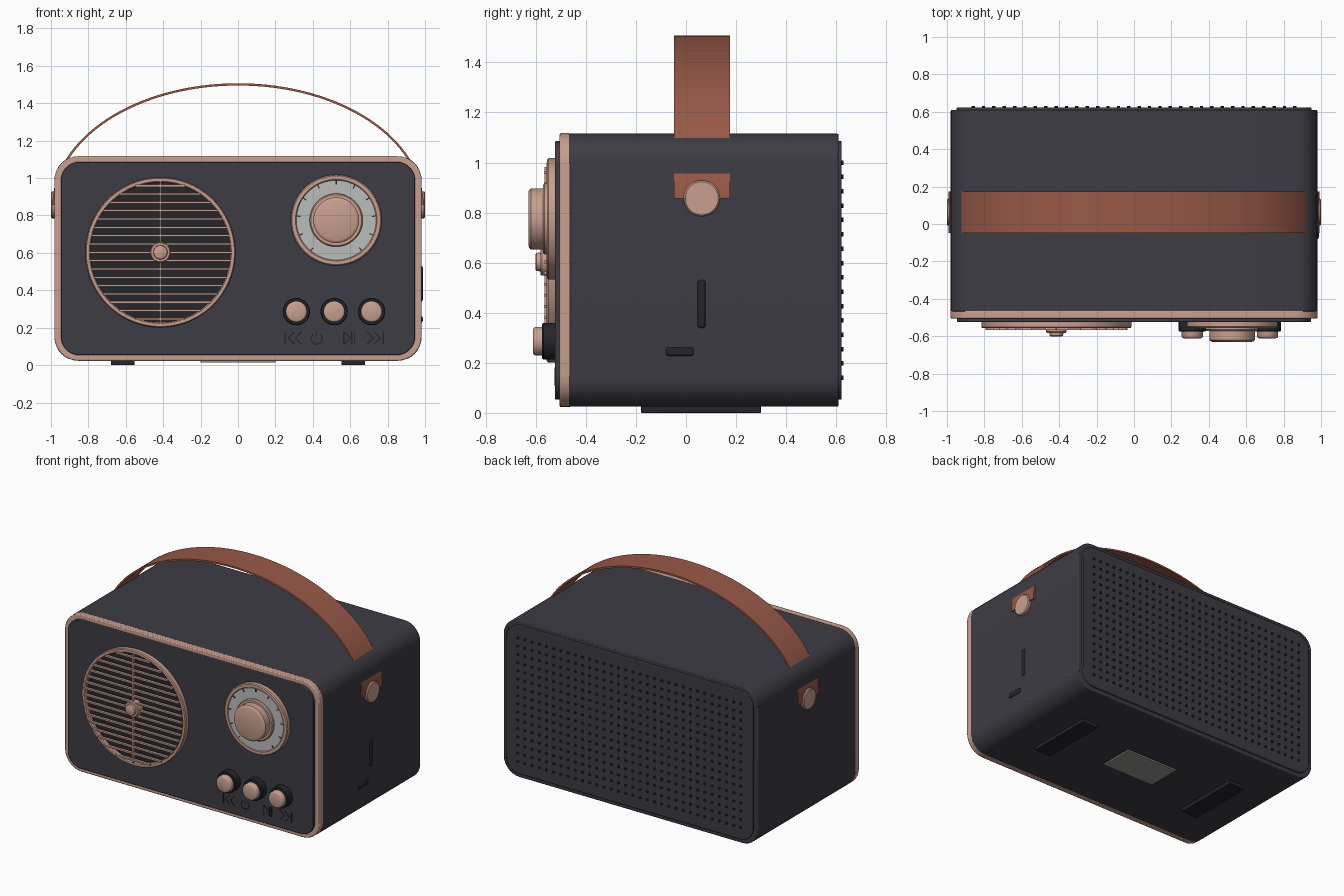
import bpy, bmesh, math
from mathutils import Vector, Matrix

if "Cube" in bpy.data.objects:
    bpy.data.objects.remove(bpy.data.objects["Cube"])


def material(name, rgb):
    m = bpy.data.materials.new(name)
    m.diffuse_color = (*rgb, 1)
    m.use_nodes = True
    m.node_tree.nodes["Principled BSDF"].inputs["Base Color"].default_value = m.diffuse_color
    return m


BODY = material("charcoal", (0.047, 0.045, 0.058))
DARK = material("black", (0.017, 0.019, 0.023))
COPPER = material("copper", (0.58, 0.35, 0.28))
LEATHER = material("leather", (0.32, 0.10, 0.065))
FACE = material("dial_grey", (0.5, 0.51, 0.5))
LABEL = material("label_grey", (0.3, 0.3, 0.28))


def finish(name, bm, mat, bevel=0.0, angle=35):
    bmesh.ops.recalc_face_normals(bm, faces=bm.faces)
    me = bpy.data.meshes.new(name)
    bm.to_mesh(me)
    bm.free()
    ob = bpy.data.objects.new(name, me)
    bpy.context.collection.objects.link(ob)
    me.materials.append(mat)
    bpy.context.view_layer.objects.active = ob
    ob.select_set(True)
    bpy.ops.object.shade_smooth_by_angle(angle=math.radians(angle))
    ob.select_set(False)
    if bevel:
        b = ob.modifiers.new("bevel", 'BEVEL')
        b.width, b.segments, b.limit_method = bevel, 2, 'ANGLE'
        b.angle_limit = math.radians(50)
    return ob


def rounded(hw, hh, r, n=8):
    pts = []
    for k, (sx, sy) in enumerate([(1, 1), (-1, 1), (-1, -1), (1, -1)]):
        for i in range(n + 1):
            a = math.pi / 2 * (k + i / n)
            pts.append((sx * (hw - r) + r * math.cos(a), sy * (hh - r) + r * math.sin(a)))
    return pts


CZ = 0.57  # height of the cabinet centre


def slab(name, hw, hh, r, y0, y1, mat, hole=0.0, bevel=0.0):
    """Rounded rectangle extruded in y; hole is the rim width of a frame."""
    bm = bmesh.new()
    ring = lambda pts, y: [bm.verts.new((x, y, CZ + z)) for x, z in pts]
    outer = rounded(hw, hh, r)
    loops = [ring(outer, y0), ring(outer, y1)]
    if hole:
        inner = rounded(hw - hole, hh - hole, r - hole)
        loops += [ring(inner, y1), ring(inner, y0), loops[0]]
    else:
        bm.faces.new(loops[0])
        bm.faces.new(loops[1])
    for a, b in zip(loops, loops[1:]):
        for i in range(len(a)):
            j = (i + 1) % len(a)
            bm.faces.new((a[i], a[j], b[j], b[i]))
    return finish(name, bm, mat, bevel)


def lathe(name, profile, centre, axis, mat, n=64):
    """Spin (radius, depth) points round an axis through centre."""
    bm = bmesh.new()
    rot = Vector((0, 0, 1)).rotation_difference(Vector(axis)).to_matrix()
    c = Vector(centre)
    loops = [[bm.verts.new(c + rot @ Vector((r * math.cos(t), r * math.sin(t), d)))
              for t in (2 * math.pi * i / n for i in range(n))] for r, d in profile]
    for a, b in zip(loops, loops[1:]):
        for i in range(n):
            j = (i + 1) % n
            bm.faces.new((a[i], a[j], b[j], b[i]))
    bm.faces.new(loops[0])
    bm.faces.new(loops[-1])
    return finish(name, bm, mat)


def add_box(bm, lo, hi, rot=None):
    lo, hi = Vector(lo), Vector(hi)
    m = Matrix.Translation((lo + hi) / 2) @ (rot or Matrix()) @ Matrix.Diagonal((*(hi - lo), 1))
    bmesh.ops.create_cube(bm, size=1, matrix=m)


def box(name, lo, hi, mat, bevel=0.0):
    bm = bmesh.new()
    add_box(bm, lo, hi)
    return finish(name, bm, mat, bevel)


def add_stroke(bm, p, q, w, y0, y1):
    """Thin bar between two (x, z) points on the front."""
    a, b = Vector((p[0], 0, p[1])), Vector((q[0], 0, q[1]))
    c, d = (a + b) / 2, b - a
    h = Vector((d.length / 2, 0, w / 2))
    c0 = Vector((c.x, y0, c.z))
    c1 = Vector((c.x, y1, c.z))
    add_box(bm, c0 - h, c1 + h, Matrix.Rotation(-math.atan2(d.z, d.x), 4, 'Y'))


# Cabinet
slab("cabinet_shell", 0.98, 0.545, 0.12, -0.47, 0.61, BODY, bevel=0.006)
slab("front_frame", 0.982, 0.547, 0.13, -0.505, -0.462, COPPER, hole=0.05, bevel=0.006)
slab("front_panel", 0.947, 0.517, 0.10, -0.523, -0.46, BODY, bevel=0.004)
slab("back_panel", 0.95, 0.517, 0.10, 0.60, 0.622, BODY, bevel=0.005)

# Back perforations
bm = bmesh.new()
for i in range(32):
    for j in range(16):
        m = Matrix.Translation((-0.86 + i * 1.72 / 31, 0.623, 0.14 + j * 0.86 / 15))
        bmesh.ops.create_cone(bm, cap_ends=True, segments=8, radius1=0.009, radius2=0.009,
                              depth=0.014, matrix=m @ Matrix.Rotation(math.pi / 2, 4, 'X'))
finish("back_perforations", bm, DARK)

# Speaker grille
FRONT = (0, -1, 0)
sp = (-0.415, 0, 0.603)
lathe("speaker_cloth", [(0.385, 0.51), (0.385, 0.532)], sp, FRONT, DARK, 96)
lathe("speaker_ring", [(0.374, 0.527), (0.401, 0.51), (0.401, 0.55), (0.396, 0.557), (0.38, 0.557),
                       (0.374, 0.55), (0.374, 0.527)], sp, FRONT, COPPER, 96)
ring = bpy.data.objects["speaker_ring"]
bm = bmesh.new()
bm.from_mesh(ring.data)
bmesh.ops.delete(bm, geom=[f for f in bm.faces if len(f.verts) > 4], context='FACES_ONLY')
bm.to_mesh(ring.data)
bm.free()
bm = bmesh.new()
for k in range(-8, 9):
    z = k * 0.0445
    h = math.sqrt(0.38 ** 2 - z * z)
    add_stroke(bm, (sp[0] - h, sp[2] + z), (sp[0] + h, sp[2] + z), 0.011, -0.568, -0.55)
add_stroke(bm, (sp[0], sp[2] - 0.38), (sp[0], sp[2] + 0.38), 0.009, -0.565, -0.548)
finish("speaker_bars", bm, COPPER)
lathe("speaker_hub", [(0.055, 0.53), (0.055, 0.576), (0.05, 0.582), (0.038, 0.582), (0.036, 0.597),
                      (0.03, 0.601)], sp, FRONT, COPPER, 48)

# Tuning dial
dc = (0.525, 0, 0.775)
lathe("dial_bezel", [(0.243, 0.51), (0.243, 0.549), (0.237, 0.555), (0.218, 0.555), (0.213, 0.549)],
      dc, FRONT, COPPER)
lathe("dial_face", [(0.213, 0.53), (0.213, 0.553)], dc, FRONT, FACE)
lathe("dial_knob", [(0.142, 0.54), (0.142, 0.565), (0.136, 0.572), (0.122, 0.572), (0.122, 0.62),
                    (0.116, 0.626), (0.106, 0.63)], dc, FRONT, COPPER)
bm = bmesh.new()
for k in range(11):
    a = math.radians(230 - 28 * k)
    u, v = math.cos(a), math.sin(a)
    add_stroke(bm, (dc[0] + 0.192 * u, dc[2] + 0.192 * v), (dc[0] + 0.212 * u, dc[2] + 0.212 * v),
               0.006, -0.556, -0.55)
finish("dial_ticks", bm, DARK)

# Push buttons
for i, x in enumerate((0.312, 0.514, 0.714)):
    c = (x, 0, 0.286)
    lathe(f"button_socket_{i}", [(0.073, 0.51), (0.073, 0.57), (0.069, 0.575)], c, FRONT, DARK, 48)
    lathe(f"button_{i}", [(0.057, 0.56), (0.057, 0.602), (0.053, 0.608), (0.046, 0.611)],
          c, FRONT, COPPER, 48)

# Control symbols under the buttons
bm = bmesh.new()
Z, H = 0.145, 0.034


def symbol(*pts):
    for p, q in zip(pts, pts[1:]):
        add_stroke(bm, (p[0], Z + p[1]), (q[0], Z + q[1]), 0.007, -0.525, -0.515)


for s in (-1, 1):
    cx = 0.515 + s * 0.01
    symbol((cx + s * 0.252, -H), (cx + s * 0.252, H))
    for o in (0.165, 0.203):
        symbol((cx + s * o, H), (cx + s * (o + 0.034), 0), (cx + s * o, -H))
symbol((0.565, -H), (0.565, H), (0.602, 0), (0.565, -H))
symbol((0.608, -H), (0.608, H))
symbol((0.623, -H), (0.623, H))
symbol((0.42, 0.0), (0.42, H))
symbol(*[(0.42 + 0.03 * math.cos(a), -0.004 + 0.03 * math.sin(a))
         for a in (math.radians(125 + 29 * i) for i in range(11))])
finish("control_symbols", bm, DARK)

# Carry strap: half ellipse that runs into the cabinet sides
bm = bmesh.new()
rows = []
for i in range(65):
    t = math.pi * i / 64
    rows.append([bm.verts.new(((0.992 - d) * math.cos(t), y, 0.857 + (0.65 - d) * math.sin(t)))
                 for d, y in ((0, -0.047), (0, 0.175), (0.012, 0.175), (0.012, -0.047))])
for a, b in zip(rows, rows[1:]):
    for k in range(4):
        bm.faces.new((a[k], a[k - 1], b[k - 1], b[k]))
bm.faces.new(rows[0])
bm.faces.new(rows[-1])
finish("carry_strap", bm, LEATHER)

for s, side in ((1, "right"), (-1, "left")):
    # Strap studs
    lathe(f"strap_stud_{side}", [(0.072, 0.97), (0.072, 0.994), (0.066, 1.0)],
          (0, 0.063, 0.857), (s, 0, 0), COPPER, 48)
    # Feet
    x0, x1 = sorted((s * 0.553, s * 0.68))
    box(f"foot_{side}", (x0, -0.18, 0), (x1, 0.30, 0.035), DARK, 0.003)

# Side sockets and base plate
box("side_slot_tall", (0.96, 0.046, 0.34), (0.988, 0.077, 0.53), DARK, 0.008)
box("side_slot_short", (0.96, -0.08, 0.228), (0.988, 0.03, 0.262), DARK, 0.008)
box("base_plate", (-0.2, -0.06, 0.015), (0.2, 0.18, 0.03), LABEL)
